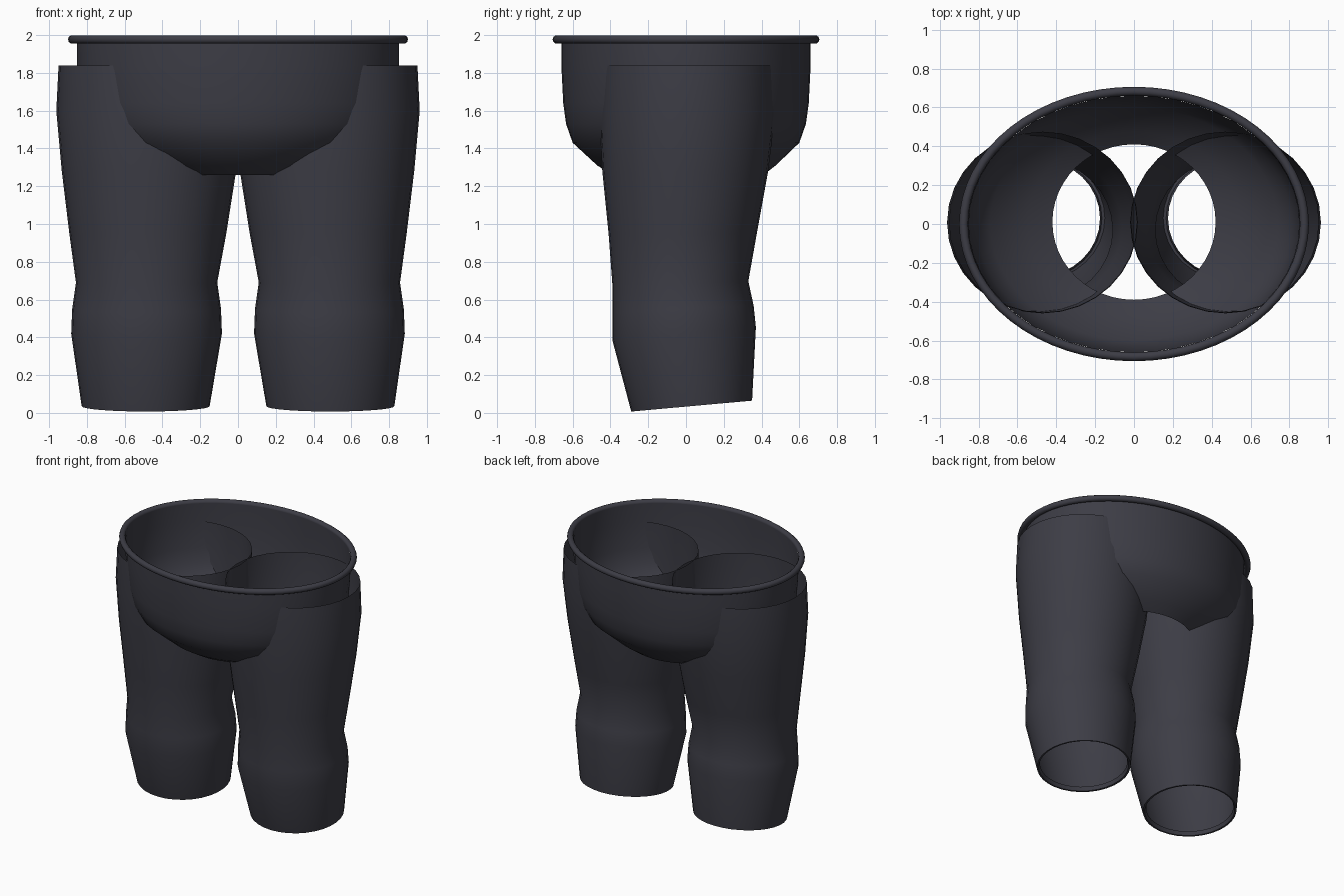
import bpy, bmesh, math

if "Cube" in bpy.data.objects:
    bpy.data.objects.remove(bpy.data.objects["Cube"])

cloth = bpy.data.materials.new("charcoal cloth")
cloth.diffuse_color = (0.046, 0.046, 0.060, 1)
cloth.use_nodes = True
cloth.node_tree.nodes["Principled BSDF"].inputs["Base Color"].default_value = cloth.diffuse_color


def finish(name, bm, angle=60):
    bmesh.ops.recalc_face_normals(bm, faces=bm.faces)
    mesh = bpy.data.meshes.new(name)
    bm.to_mesh(mesh)
    bm.free()
    mesh.materials.append(cloth)
    ob = bpy.data.objects.new(name, mesh)
    bpy.context.collection.objects.link(ob)
    bpy.ops.object.select_all(action='DESELECT')
    ob.select_set(True)
    bpy.context.view_layer.objects.active = ob
    bpy.ops.object.shade_smooth_by_angle(angle=math.radians(angle))
    return ob


def loft(name, rings, sides, side=1, closed=False):
    """Skin elliptical rings: (z, x_min, x_max, y_min, y_max, tilt)."""
    bm = bmesh.new()
    loops = []
    for z, x0, x1, y0, y1, tilt in rings:
        loop = []
        for i in range(sides):
            a = 2 * math.pi * i / sides
            dy = (y1 - y0) / 2 * math.sin(a)
            x = (x0 + x1) / 2 + (x1 - x0) / 2 * math.cos(a)
            loop.append(bm.verts.new((side * x, (y0 + y1) / 2 + dy, z + tilt * dy)))
        loops.append(loop)
    pairs = list(zip(loops, loops[1:]))
    if closed:
        pairs.append((loops[-1], loops[0]))
    for lo, hi in pairs:
        for i in range(sides):
            j = (i + 1) % sides
            bm.faces.new((lo[i], lo[j], hi[j], hi[i]))
    return finish(name, bm)


# Hip section: open bowl narrowing to a round opening
loft("hips", [
    (1.26, -0.42, 0.42, -0.39, 0.41, 0),
    (1.31, -0.55, 0.55, -0.47, 0.475, 0),
    (1.43, -0.74, 0.74, -0.60, 0.60, 0),
    (1.53, -0.81, 0.81, -0.635, 0.635, 0),
    (1.64, -0.84, 0.84, -0.65, 0.65, 0),
    (1.84, -0.853, 0.853, -0.66, 0.66, 0),
    (1.98, -0.853, 0.853, -0.66, 0.66, 0),
], 48)

# Rolled waistband
band = []
for k in range(10):
    a = 2 * math.pi * k / 10
    rx, ry = 0.877 + 0.023 * math.cos(a), 0.683 + 0.023 * math.cos(a)
    band.append((1.977 + 0.023 * math.sin(a), -rx, rx, -ry, ry, 0))
loft("waistband", band, 64, closed=True)

# Trouser legs: open tubes with a knee bulge and a slanted, turned-in hem
leg = [
    (0.065, 0.175, 0.805, -0.27, 0.33, 0.09),
    (0.037, 0.165, 0.815, -0.28, 0.34, 0.09),
    (0.036, 0.150, 0.828, -0.29, 0.35, 0.09),
    (0.42, 0.085, 0.883, -0.39, 0.37, 0.09),
    (0.55, 0.090, 0.878, -0.39, 0.358, 0.05),
    (0.69, 0.110, 0.858, -0.39, 0.33, 0.02),
    (0.95, 0.062, 0.893, -0.41, 0.375, 0),
    (1.28, 0.010, 0.933, -0.443, 0.435, 0),
    (1.60, -0.020, 0.962, -0.46, 0.475, 0),
    (1.84, -0.015, 0.950, -0.455, 0.475, 0),
]
for name, side in (("left_leg", 1), ("right_leg", -1)):
    loft(name, leg, 32, side)
